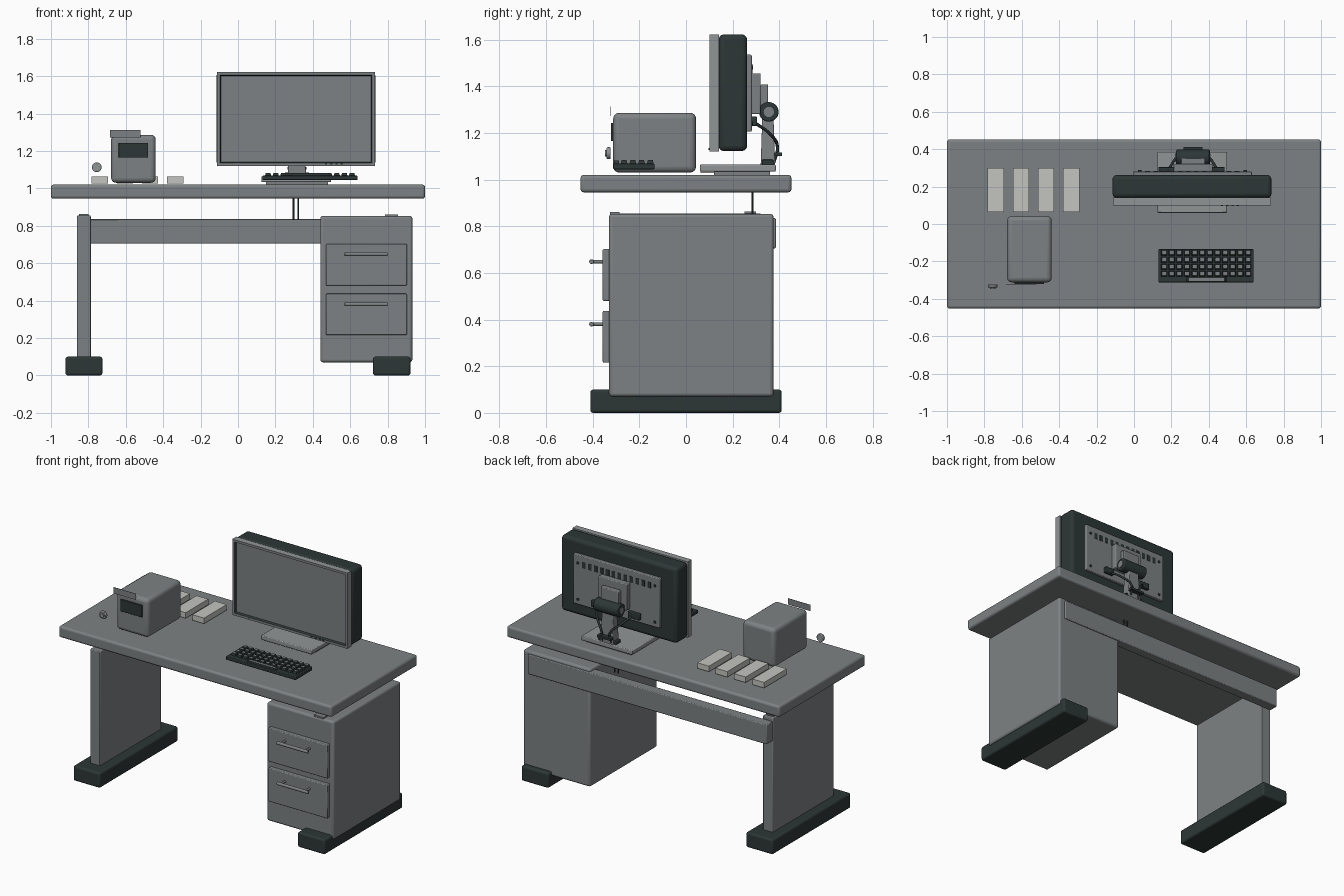
import bpy, bmesh, math
from mathutils import Vector

if "Cube" in bpy.data.objects:
    bpy.data.objects.remove(bpy.data.objects["Cube"])


def material(name, rgb):
    m = bpy.data.materials.new(name)
    m.diffuse_color = (*rgb, 1)
    m.use_nodes = True
    m.node_tree.nodes["Principled BSDF"].inputs["Base Color"].default_value = m.diffuse_color
    return m


GREY = material("mid grey", (0.205, 0.222, 0.228))
PALE = material("light grey", (0.28, 0.30, 0.30))
DARK = material("dark slate", (0.026, 0.038, 0.037))
CREAM = material("off white", (0.55, 0.55, 0.52))


def finish(ob, mats, bevel=0.0, segments=2):
    for m in mats:
        ob.data.materials.append(m)
    if bevel:
        mod = ob.modifiers.new("edge", "BEVEL")
        mod.width, mod.segments, mod.limit_method = bevel, segments, "ANGLE"
        bpy.ops.object.select_all(action="DESELECT")
        ob.select_set(True)
        bpy.context.view_layer.objects.active = ob
        bpy.ops.object.shade_smooth_by_angle(angle=math.radians(35))
    return ob


def from_bmesh(name, bm):
    me = bpy.data.meshes.new(name)
    bm.to_mesh(me)
    bm.free()
    ob = bpy.data.objects.new(name, me)
    bpy.context.collection.objects.link(ob)
    return ob


def add_box(bm, x, y, z, taper=1.0):
    """Box from min/max ranges, with the top scaled by taper."""
    made = bmesh.ops.create_cube(bm, size=1)["verts"]
    for v in made:
        s = taper if v.co.z > 0 else 1
        v.co = Vector(((x[0] + x[1]) / 2 + v.co.x * s * (x[1] - x[0]),
                       (y[0] + y[1]) / 2 + v.co.y * s * (y[1] - y[0]),
                       (z[0] + z[1]) / 2 + v.co.z * (z[1] - z[0])))
    return made


def box(name, x, y, z, mat, bevel=0.0, segments=2):
    bm = bmesh.new()
    add_box(bm, x, y, z)
    return finish(from_bmesh(name, bm), [mat], bevel, segments)


def rod(name, a, b, radius, mat, bevel=0.0, sides=20):
    a, b = Vector(a), Vector(b)
    bpy.ops.mesh.primitive_cylinder_add(vertices=sides, radius=radius,
                                        depth=(b - a).length, location=(a + b) / 2)
    ob = bpy.context.object
    ob.name = name
    ob.rotation_euler = (b - a).to_track_quat("Z", "Y").to_euler()
    bpy.ops.object.shade_smooth_by_angle(angle=math.radians(35))
    return finish(ob, [mat], bevel)


def cable(name, points, radius, mat):
    cu = bpy.data.curves.new(name, "CURVE")
    cu.dimensions, cu.bevel_depth, cu.bevel_resolution = "3D", radius, 2
    cu.resolution_u, cu.use_fill_caps = 6, True
    sp = cu.splines.new("BEZIER")
    sp.bezier_points.add(len(points) - 1)
    for p, co in zip(sp.bezier_points, points):
        p.co = co
        p.handle_left_type = p.handle_right_type = "AUTO"
    ob = bpy.data.objects.new(name, cu)
    bpy.context.collection.objects.link(ob)
    cu.materials.append(mat)


# Desk: top, side leg, rear beam and feet
box("desk_top", (-1, 1), (-0.452, 0.452), (0.945, 1.02), GREY, 0.014, 3)
box("side_leg", (-0.86, -0.787), (-0.32, 0.32), (0.09, 0.855), GREY, 0.005)
box("rear_beam", (-0.86, 0.89), (0.32, 0.385), (0.705, 0.835), GREY, 0.005)
box("leg_top_pad", (-0.85, -0.80), (0.25, 0.30), (0.85, 0.862), GREY)
for side, x in (("left", (-0.922, -0.725)), ("right", (0.722, 0.922))):
    box(side + "_foot", x, (-0.41, 0.41), (0, 0.10), DARK, 0.012, 3)

# Drawer cabinet
box("cabinet", (0.44, 0.932), (-0.33, 0.375), (0.07, 0.853), GREY, 0.014, 3)
box("cabinet_top_pad", (0.785, 0.855), (-0.325, -0.285), (0.85, 0.86), GREY)
for i, (z0, z1, hz) in enumerate(((0.48, 0.702, 0.648), (0.215, 0.437, 0.38))):
    box(f"drawer_{i}", (0.47, 0.903), (-0.357, -0.325), (z0, z1), GREY, 0.005)
    rod(f"handle_{i}", (0.57, -0.405, hz), (0.80, -0.405, hz), 0.01, GREY, 0.003)
    for x in (0.595, 0.775):
        rod(f"handle_post_{i}", (x, -0.405, hz), (x, -0.355, hz), 0.007, GREY)

# Cables running down through the desk
for x in (0.297, 0.322):
    rod("desk_cable", (x, 0.285, 0.83), (x, 0.285, 1.0), 0.005, DARK, sides=10)

# Monitor bezel with a recessed screen
bm = bmesh.new()
add_box(bm, (-0.112, 0.732), (0.10, 0.141), (1.12, 1.622))
bm.normal_update()
front = [f for f in bm.faces if f.normal.y < -0.9]
bmesh.ops.inset_region(bm, faces=front, thickness=0.022)
rim = bmesh.ops.inset_region(bm, faces=front, thickness=0.009, depth=-0.012)
for f in rim["faces"]:
    f.material_index = 1
finish(from_bmesh("monitor_bezel", bm), [PALE, DARK])
for f in [p for p in bpy.data.objects["monitor_bezel"].data.polygons
          if p.normal.y < -0.9 and p.material_index == 0]:
    f.material_index = 2
bpy.data.objects["monitor_bezel"].data.materials.append(GREY)
for i in range(4):
    x = 0.465 + i * 0.028
    box("monitor_button", (x, x + 0.012), (0.096, 0.102), (1.127, 1.136), DARK)
box("monitor_mark", (-0.02, 0.01), (0.098, 0.102), (1.129, 1.135), PALE)

# Monitor housing and rear panel
box("monitor_housing", (-0.115, 0.735), (0.14, 0.262), (1.122, 1.622), DARK, 0.022, 3)
box("rear_panel", (-0.005, 0.63), (0.25, 0.282), (1.205, 1.535), GREY, 0.005)
for i in range(12):
    x = 0.06 + i * 0.0435
    box("vent_slot", (x, x + 0.025), (0.28, 0.284), (1.455, 1.495), DARK)
for x in (0.03, 0.595):
    for z in (1.24, 1.48):
        rod("panel_screw", (x, 0.28, z), (x, 0.288, z), 0.009, DARK, sides=12)

# Stand: brackets, hinge, column and base
box("mount_plate", (0.21, 0.42), (0.28, 0.32), (1.28, 1.455), GREY, 0.005)
box("mount_block", (0.25, 0.38), (0.32, 0.352), (1.27, 1.408), GREY, 0.005)
rod("hinge", (0.225, 0.355, 1.29), (0.405, 0.355, 1.29), 0.042, DARK, 0.005, 28)
rod("hinge_cap", (0.22, 0.355, 1.29), (0.41, 0.355, 1.29), 0.022, GREY)
bm = bmesh.new()
add_box(bm, (0.265, 0.365), (0.32, 0.382), (1.06, 1.29), 0.75)
finish(from_bmesh("stand_column", bm), [GREY], 0.005)
box("stand_collar", (0.25, 0.38), (0.325, 0.375), (1.063, 1.085), DARK, 0.004)
box("stand_base", (0.125, 0.498), (0.06, 0.385), (1.034, 1.064), PALE, 0.005)
box("stand_pad", (0.15, 0.48), (0.12, 0.36), (1.02, 1.035), GREY)

# Connectors and hanging leads behind the monitor
for x0, x1 in ((0.13, 0.215), (0.42, 0.485)):
    box("connector", (x0, x1), (0.28, 0.305), (1.23, 1.27), DARK, 0.004)
for x in (0.19, 0.44):
    end = 0.315 + (x - 0.315) * 0.25
    cable("monitor_lead", [(x, 0.30, 1.24), (x * 0.6 + end * 0.4, 0.355, 1.20),
                           (end, 0.392, 1.14), (end, 0.375, 1.07)], 0.007, DARK)
box("lead_clip", (0.265, 0.365), (0.38, 0.412), (1.10, 1.115), DARK)

# Keyboard: tray, dark keys with grey tops, space bar
box("keyboard_tray", (0.13, 0.64), (-0.312, -0.135), (1.044, 1.068), DARK, 0.004)
bm = bmesh.new()
for row in range(4):
    for col in range(12):
        x, y = 0.161 + col * 0.0408, -0.153 - row * 0.0375
        add_box(bm, (x - 0.017, x + 0.017), (y - 0.015, y + 0.015), (1.066, 1.083), 0.72)
add_box(bm, (0.28, 0.495), (-0.309, -0.286), (1.066, 1.081), 0.9)
bm.normal_update()
for f in bm.faces:
    f.material_index = int(f.normal.z > 0.9)
finish(from_bmesh("keyboard_keys", bm), [DARK, GREY])

# Small cabinet-shaped device with display, hanging tag and knob
box("device_body", (-0.678, -0.44), (-0.312, 0.043), (1.03, 1.286), GREY, 0.025, 4)
box("device_display", (-0.638, -0.48), (-0.322, -0.31), (1.165, 1.243), DARK, 0.002)
box("device_tag", (-0.685, -0.52), (-0.326, -0.324), (1.272, 1.313), GREY)
rod("device_knob", (-0.755, -0.34, 1.113), (-0.755, -0.323, 1.113), 0.026, PALE, 0.004)
rod("knob_tip", (-0.755, -0.347, 1.113), (-0.755, -0.33, 1.113), 0.014, PALE)

# Row of paper blocks
for i in range(4):
    x = -0.782 + i * 0.1345
    box(f"paper_block_{i}", (x, x + 0.086), (0.063, 0.30), (1.027, 1.064), CREAM)
